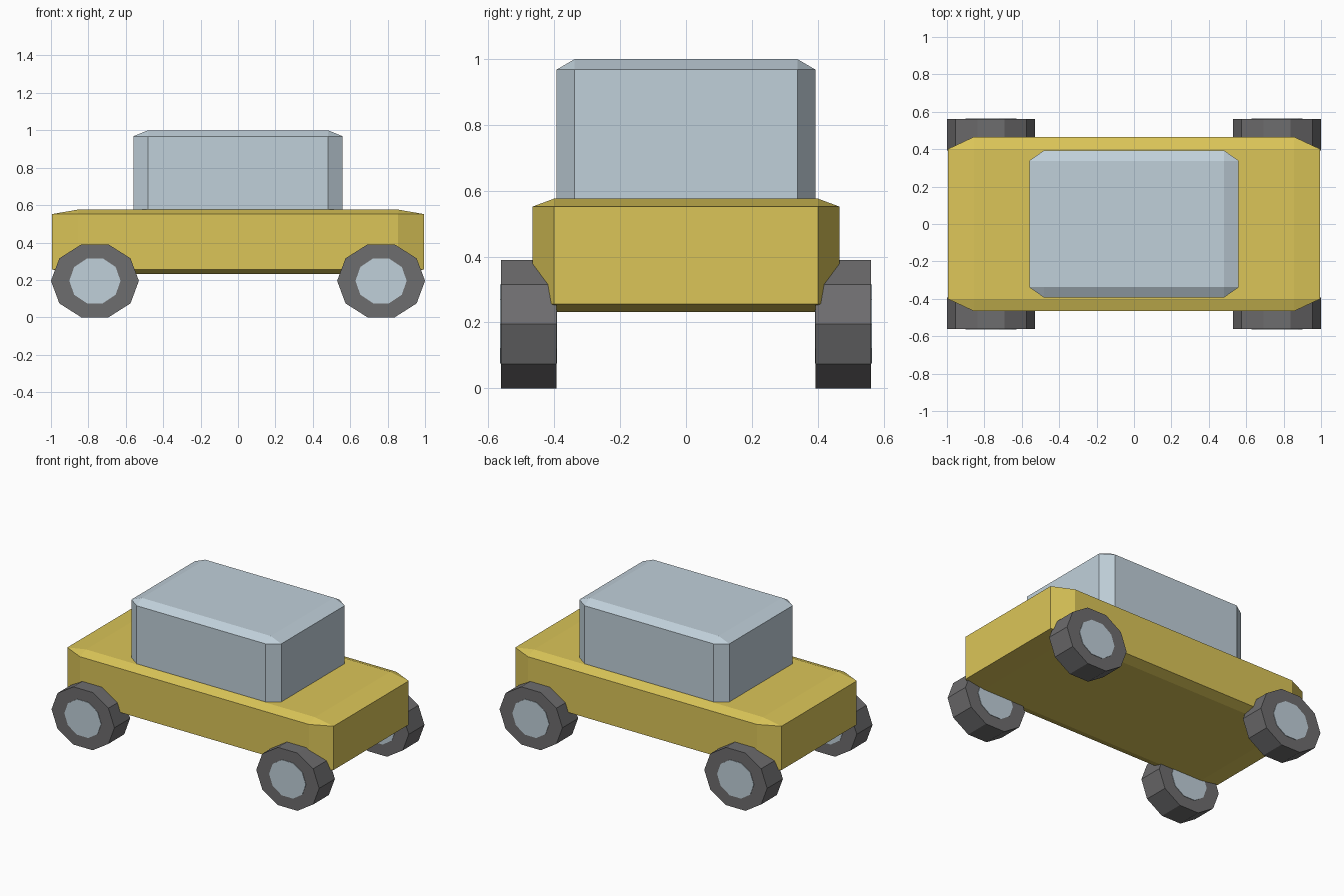
import bpy
import bmesh
from math import pi
from mathutils import Matrix, Vector

if "Cube" in bpy.data.objects:
    bpy.data.objects.remove(bpy.data.objects["Cube"], do_unlink=True)


def material(name, rgb):
    mat = bpy.data.materials.new(name)
    mat.use_nodes = True
    mat.diffuse_color = (*rgb, 1)
    mat.node_tree.nodes["Principled BSDF"].inputs["Base Color"].default_value = (*rgb, 1)
    return mat


YELLOW = material("mustard yellow", (0.71, 0.56, 0.098))
PALE_BLUE = material("pale blue grey", (0.53, 0.63, 0.70))
RUBBER = material("dark rubber", (0.155, 0.153, 0.157))


def add_object(name, bm, mat, location):
    bmesh.ops.recalc_face_normals(bm, faces=bm.faces)
    mesh = bpy.data.meshes.new(name)
    bm.to_mesh(mesh)
    bm.free()
    mesh.materials.append(mat)
    obj = bpy.data.objects.new(name, mesh)
    obj.location = location
    bpy.context.collection.objects.link(obj)
    return obj


def chamfered_box(name, half, z_top, mat):
    """Chamfer a cube first, then stretch it, so the chamfers stretch too."""
    bm = bmesh.new()
    bmesh.ops.create_cube(bm, size=2)
    bmesh.ops.bevel(bm, geom=bm.edges[:], offset=0.14, segments=1,
                    affect='EDGES', offset_type='OFFSET', profile=0.5)
    bmesh.ops.scale(bm, vec=Vector(half), verts=bm.verts)
    return add_object(name, bm, mat, (0, 0, z_top - half[2]))


def wheel_disc(name, radius_x, radius_z, width, mat, location):
    """Ten-sided cylinder along y, with points facing front and rear."""
    bm = bmesh.new()
    bmesh.ops.create_cone(bm, cap_ends=True, segments=10,
                          radius1=1, radius2=1, depth=width)
    turn = Matrix.Rotation(pi / 2, 4, 'X') @ Matrix.Rotation(pi / 2, 4, 'Z')
    bmesh.ops.transform(bm, matrix=turn, verts=bm.verts)
    bmesh.ops.scale(bm, vec=Vector((radius_x, 1, radius_z)), verts=bm.verts)
    return add_object(name, bm, mat, location)


# Body and cabin
chamfered_box("body", (0.995, 0.466, 0.172), 0.576, YELLOW)
chamfered_box("cabin", (0.56, 0.393, 0.23), 1.0, PALE_BLUE)

# Four wheels, each a tyre with a hub showing on both sides
for x_name, x in (("left", 0.765), ("right", -0.765)):
    for y_name, y in (("front", -0.478), ("back", 0.478)):
        spot = (x, y, 0.195)
        label = y_name + "_" + x_name
        wheel_disc(label + "_tyre", 0.235, 0.205, 0.168, RUBBER, spot)
        wheel_disc(label + "_hub", 0.137, 0.126, 0.174, PALE_BLUE, spot)
